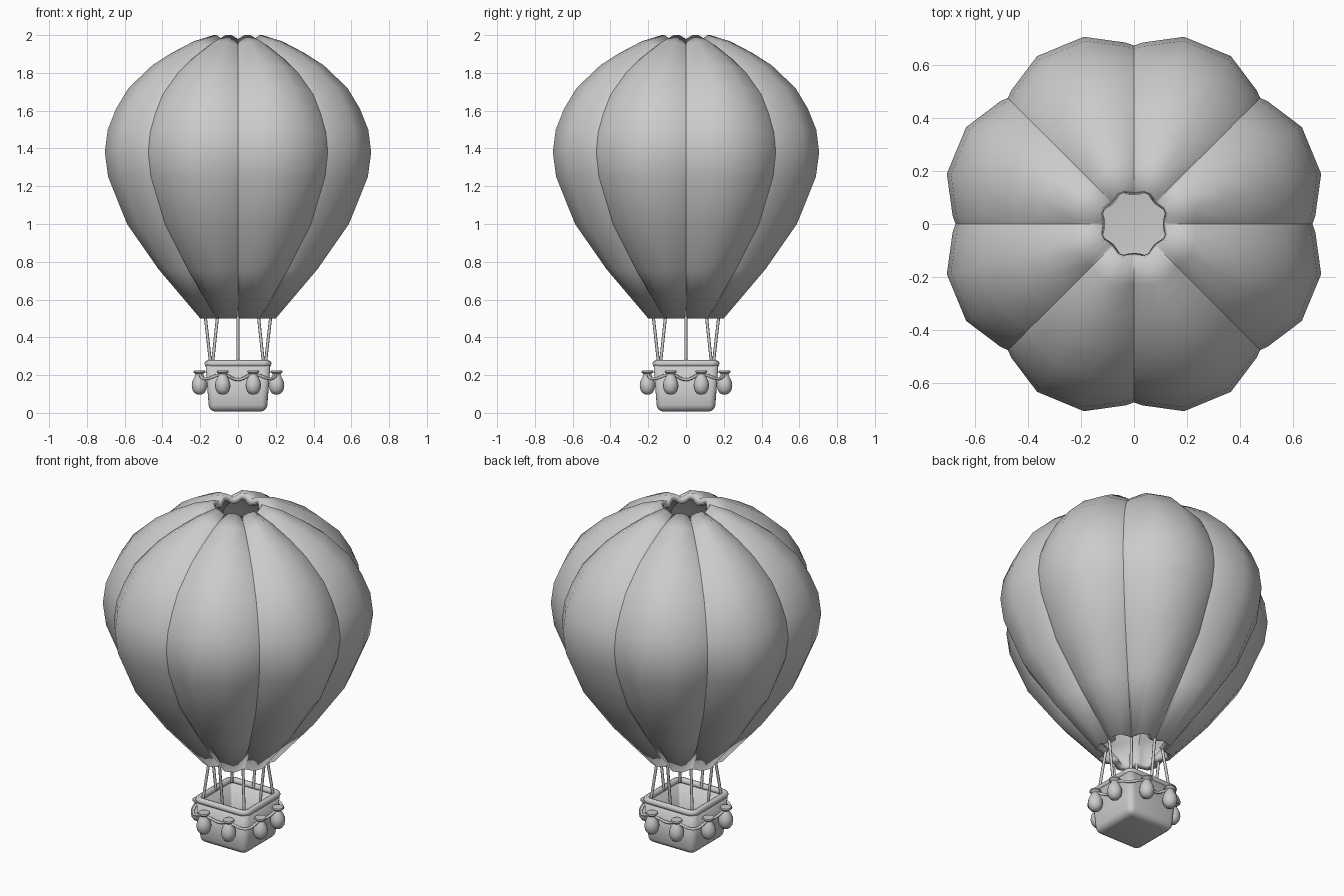
import bpy, bmesh, math
from mathutils import Vector

if "Cube" in bpy.data.objects:
    bpy.data.objects.remove(bpy.data.objects["Cube"])


def add_mesh(name, bm, smooth=40):
    bmesh.ops.recalc_face_normals(bm, faces=bm.faces)
    me = bpy.data.meshes.new(name)
    bm.to_mesh(me)
    bm.free()
    ob = bpy.data.objects.new(name, me)
    bpy.context.collection.objects.link(ob)
    finish(ob, smooth)
    return ob


def finish(ob, smooth):
    bpy.ops.object.select_all(action='DESELECT')
    ob.select_set(True)
    bpy.context.view_layer.objects.active = ob
    if ob.type == 'CURVE':
        bpy.ops.object.convert(target='MESH')
    bpy.ops.object.shade_smooth_by_angle(angle=math.radians(smooth))


def tube(name, pts, radius, cyclic=False, rounded=False):
    cu = bpy.data.curves.new(name, 'CURVE')
    cu.dimensions = '3D'
    cu.bevel_depth = radius
    cu.bevel_resolution = 2
    cu.use_fill_caps = True
    cu.resolution_u = 6
    sp = cu.splines.new('BEZIER' if rounded else 'POLY')
    if rounded:
        sp.bezier_points.add(len(pts) - 1)
        for bp, p in zip(sp.bezier_points, pts):
            bp.co = p
            bp.handle_left_type = bp.handle_right_type = 'AUTO'
    else:
        sp.points.add(len(pts) - 1)
        for q, p in zip(sp.points, pts):
            q.co = (*p, 1)
    sp.use_cyclic_u = cyclic
    ob = bpy.data.objects.new(name, cu)
    bpy.context.collection.objects.link(ob)
    finish(ob, 50)


def lathe(name, profile, loc, n=16):
    bm = bmesh.new()
    rings = [[bm.verts.new((loc[0] + r * math.cos(2 * math.pi * i / n),
                            loc[1] + r * math.sin(2 * math.pi * i / n), z))
              for i in range(n)] for r, z in profile]
    for a, b in zip(rings, rings[1:]):
        for i in range(n):
            bm.faces.new((a[i], a[(i + 1) % n], b[(i + 1) % n], b[i]))
    bm.faces.new(rings[0])
    bm.faces.new(rings[-1])
    add_mesh(name, bm)


# Envelope: bulge radius, height, depth of the seam between gores
prof = [(.207, .5, .045), (.435, .76, .06), (.608, 1.0, .062), (.712, 1.25, .06),
        (.73, 1.38, .058), (.714, 1.5, .058), (.668, 1.61, .055), (.60, 1.72, .05),
        (.47, 1.84, .043), (.365, 1.905, .037), (.24, 1.968, .03), (.132, 2.0, .022)]
gore = [(0, 1), (2.5, .8), (15, 0), (30, 0), (42.5, .8)]
bm = bmesh.new()
rings = []
for i, (r, z, d) in enumerate(prof):
    a, b = prof[max(i - 1, 0)], prof[min(i + 1, len(prof) - 1)]
    t = Vector((b[0] - a[0], b[1] - a[1])).normalized()
    nr, nz = t.y, max(-t.x, 0)
    if nz == 0:
        nr = 1
    ring = []
    for g in range(8):
        for deg, f in gore:
            ang = math.radians(g * 45 + deg)
            rr = r - d * f * max(nr, .5)
            ring.append(bm.verts.new((rr * math.cos(ang), rr * math.sin(ang), z - d * f * nz)))
    rings.append(ring)
n = len(rings[0])
for a, b in zip(rings, rings[1:]):
    for i in range(n):
        bm.faces.new((a[i], a[(i + 1) % n], b[(i + 1) % n], b[i]))
env = add_mesh("balloon_envelope", bm, 32)
mod = env.modifiers.new("thickness", 'SOLIDIFY')
mod.thickness = .035
mod.offset = -1

# Basket body: tapered rounded box, open at the top
bm = bmesh.new()
bmesh.ops.create_cube(bm, size=2)
for v in bm.verts:
    h = .172 if v.co.z > 0 else .153
    v.co = (v.co.x * h, v.co.y * h, .26 if v.co.z > 0 else .007)
top = [f for f in bm.faces if f.calc_center_median().z > .25]
bmesh.ops.delete(bm, geom=top, context='FACES_ONLY')
edges = [e for e in bm.edges if not e.is_boundary]
bmesh.ops.bevel(bm, geom=edges, offset=.035, segments=4, profile=.5, affect='EDGES')
basket = add_mesh("basket", bm)
mod = basket.modifiers.new("thickness", 'SOLIDIFY')
mod.thickness = .025
mod.offset = -1

# Padded rim with rounded corners
pts = []
for k in range(4):
    for j in range(5):
        a = math.radians(k * 90 + j * 22.5)
        c = math.radians(k * 90 + 45)
        q = .13 * math.sqrt(2)
        pts.append((q * math.cos(c) + .03 * math.cos(a), q * math.sin(c) + .03 * math.sin(a), .261))
tube("basket_rim", pts, .018, cyclic=True)

# Ropes at the corners and side middles
for k in range(8):
    a = math.radians(k * 45)
    r0, r1 = (.135 * math.sqrt(2), .155) if k % 2 else (.145, .172)
    lo = Vector((r0 * math.cos(a), r0 * math.sin(a), .26))
    hi = Vector((r1 * math.cos(a), r1 * math.sin(a), .5))
    tube(f"rope_{k + 1}", [lo, lo + (hi - lo) * 1.06], .008)

# Sagging garland string with two bulbs hanging on each side
path = []
for k in range(4):
    c, s = math.cos(k * math.pi / 2), math.sin(k * math.pi / 2)

    def turn(x, y):
        return (x * c - y * s, x * s + y * c)
    for x, y, z in ((-.08, -.2, .203), (0, -.178, .176), (.08, -.2, .203), (.172, -.172, .18)):
        path.append((*turn(x, y), z))
    for side, x in (("a", -.081), ("b", .081)):
        p = turn(x, -.204)
        lathe(f"bulb_{k + 1}{side}",
              [(.008, .097), (.024, .103), (.036, .12), (.041, .143), (.038, .165),
               (.029, .186), (.02, .202)], p)
        lathe(f"bulb_cap_{k + 1}{side}",
              [(.02, .19), (.02, .205), (.032, .216), (.03, .224), (.015, .224)], p)
tube("garland_string", path, .008, cyclic=True, rounded=True)
